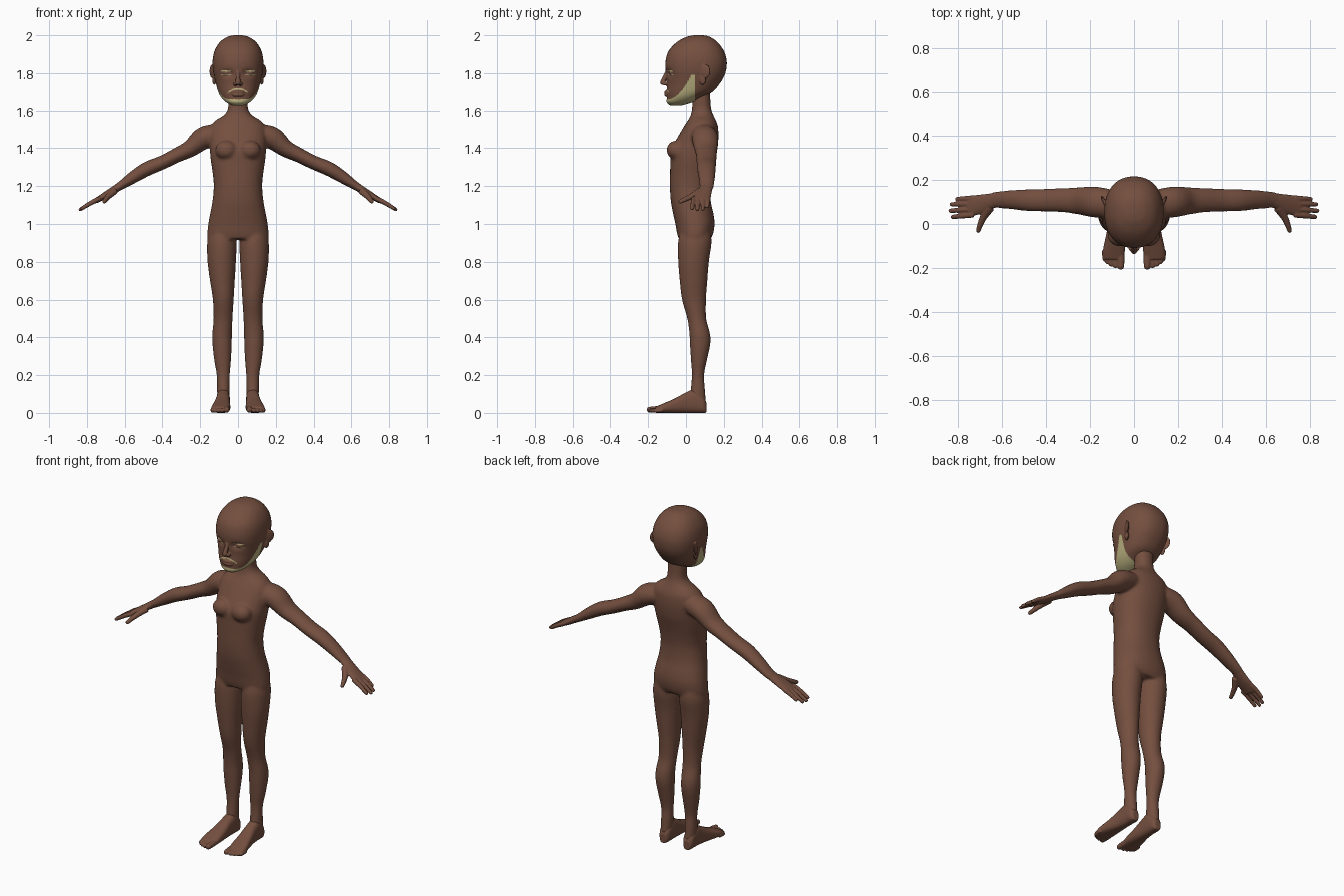
import bpy, bmesh, math
from mathutils import Vector, Matrix


def material(name, rgb):
    m = bpy.data.materials.new(name)
    m.diffuse_color = (*rgb, 1)
    return m


SKIN = material("brown skin", (0.175, 0.078, 0.050))
HAIR = material("pale khaki", (0.50, 0.45, 0.22))


def smooth_rows(rows, steps=5):
    """Catmull-Rom interpolation of rows of numbers."""
    out, n = [], len(rows)
    for i in range(n - 1):
        a, b, c, d = (rows[max(i - 1, 0)], rows[i], rows[i + 1], rows[min(i + 2, n - 1)])
        for k in range(steps):
            t = k / steps
            out.append([0.5 * (2 * q + (r - p) * t + (2 * p - 5 * q + 4 * r - s) * t * t
                               + (3 * q - p - 3 * r + s) * t ** 3)
                        for p, q, r, s in zip(a, b, c, d)])
    return out + [list(rows[-1])]


def oval(c, u, v, n=48, power=2.0):
    """Superellipse ring round c with half-axes u and v."""
    pts = []
    for i in range(n):
        a = 2 * math.pi * i / n
        ca, sa = math.cos(a), math.sin(a)
        pts.append(c + u * math.copysign(abs(ca) ** (2 / power), ca)
                   + v * math.copysign(abs(sa) ** (2 / power), sa))
    return pts


def loft(bm, rings):
    vs = [[bm.verts.new(p) for p in r] for r in rings]
    n = len(vs[0])
    for a, b in zip(vs, vs[1:]):
        for i in range(n):
            bm.faces.new((a[i], a[(i + 1) % n], b[(i + 1) % n], b[i]))
    bm.faces.new(vs[0][::-1])
    bm.faces.new(vs[-1])
    return [v for r in vs for v in r]


def stack(bm, rows, power=2.0):
    """Horizontal sections: z, x min, x max, y front, y back."""
    return loft(bm, [oval(Vector(((a + b) / 2, (f + k) / 2, z)), Vector(((b - a) / 2, 0, 0)),
                          Vector((0, (k - f) / 2, 0)), power=power)
                     for z, a, b, f, k in smooth_rows(rows)])


def limb(bm, rows, ref=(0, 1, 0)):
    """Sections along a path: x, y, z, thickness radius, radius along ref; rounded end."""
    rows = smooth_rows(rows)
    P = [Vector(r[:3]) for r in rows]
    rings = []
    for i, r in enumerate(rows):
        t = (P[min(i + 1, len(P) - 1)] - P[max(i - 1, 0)]).normalized()
        a = t.cross(Vector(ref)).normalized()
        b = a.cross(t)
        rings.append(oval(P[i], a * r[3], b * r[4], 24))
    for k in (0.5, 0.8, 0.95):
        s = math.sqrt(1 - k * k)
        rings.append(oval(P[-1] + t * k * r[3], a * r[3] * s, b * r[4] * s, 24))
    loft(bm, rings)


def ball(bm, c, size, rot=0.0):
    m = Matrix.Translation(c) @ Matrix.Rotation(rot, 4, 'Z') @ Matrix.Diagonal((*size, 1))
    bmesh.ops.create_icosphere(bm, subdivisions=4, radius=1, matrix=m)


def mirror_x(bm):
    d = bmesh.ops.duplicate(bm, geom=bm.verts[:] + bm.edges[:] + bm.faces[:])
    for g in d["geom"]:
        if isinstance(g, bmesh.types.BMVert):
            g.co.x *= -1


def finish(name, bm, voxel, iterations, rule=None):
    """Fuse the overlapping parts into one smooth skin and colour it."""
    bmesh.ops.recalc_face_normals(bm, faces=bm.faces[:])
    me = bpy.data.meshes.new(name)
    bm.to_mesh(me)
    bm.free()
    ob = bpy.data.objects.new(name, me)
    bpy.context.collection.objects.link(ob)
    r = ob.modifiers.new("fuse", 'REMESH')
    r.mode, r.voxel_size = 'VOXEL', voxel
    s = ob.modifiers.new("soften", 'SMOOTH')
    s.factor, s.iterations = 0.5, iterations
    dg = bpy.context.evaluated_depsgraph_get()
    new = bpy.data.meshes.new_from_object(ob.evaluated_get(dg))
    ob.modifiers.clear()
    ob.data = new
    new.materials.clear()
    new.materials.append(SKIN)
    if rule:
        new.materials.append(HAIR)
    for p in new.polygons:
        p.use_smooth = True
        p.material_index = 1 if rule and rule(*p.center) else 0


# Body: arms, legs and chest are mirrored, then the trunk and neck are added
bm = bmesh.new()
limb(bm, [(.10, .09, 1.475, .055, .065), (.18, .10, 1.455, .06, .07), (.25, .105, 1.40, .046, .062),
          (.32, .108, 1.365, .039, .055), (.40, .108, 1.325, .037, .052), (.48, .108, 1.292, .038, .050),
          (.55, .11, 1.25, .033, .044), (.62, .11, 1.203, .023, .038), (.645, .107, 1.188, .021, .034)])
stack(bm, [(.96, .02, .15, -.03, .13), (.90, .008, .163, -.042, .135), (.80, .011, .161, -.041, .121),
           (.70, .017, .148, -.033, .113), (.60, .023, .133, -.021, .106), (.50, .029, .129, .007, .107),
           (.42, .032, .136, .018, .127), (.36, .033, .135, .021, .128), (.28, .037, .126, .026, .111),
           (.20, .043, .113, .031, .096), (.12, .045, .111, .024, .101), (.06, .047, .109, .015, .106)])
ball(bm, (.062, -.052, 1.39), (.058, .05, .05))
mirror_x(bm)
trunk = [(1.76, .048, .04, .13), (1.68, .052, .035, .128), (1.61, .053, .032, .133), (1.575, .075, .025, .145),
         (1.55, .115, .012, .157), (1.52, .142, -.008, .168), (1.47, .152, -.037, .172),
         (1.42, .150, -.065, .169), (1.38, .148, -.082, .163), (1.33, .143, -.083, .150),
         (1.27, .134, -.084, .136), (1.20, .128, -.085, .127), (1.12, .135, -.08, .131),
         (1.05, .148, -.067, .146), (1.0, .157, -.056, .151), (.95, .162, -.047, .144), (.92, .160, -.038, .13)]
stack(bm, [(z, -w, w, f, k) for z, w, f, k in trunk], 2.2)
finish("body", bm, .008, 6)

# Hands: palm, four fingers and a thumb
bm = bmesh.new()
limb(bm, [(.62, .11, 1.203, .021, .034), (.66, .102, 1.178, .020, .036), (.70, .09, 1.153, .018, .044),
          (.75, .08, 1.124, .014, .047)])
for y0, y1, x1 in ((.117, .113, .805), (.093, .089, .83), (.067, .060, .835), (.042, .032, .825)):
    zt = 1.12 - (x1 - .755) * .55
    limb(bm, [(.73, y0, 1.135, .013, .013), ((x1 + .73) / 2, (y0 + y1) / 2, (zt + 1.142) / 2, .012, .012),
              (x1, y1, zt, .0095, .0095)])
limb(bm, [(.655, .075, 1.175, .018, .022), (.685, .03, 1.147, .015, .016), (.70, -.005, 1.13, .013, .013),
          (.708, -.03, 1.118, .0105, .0105)], (1, 0, 0))
mirror_x(bm)
finish("hands", bm, .004, 3)

# Feet: heel to ball, then five toes
bm = bmesh.new()
foot = [(.108, .078, .018, .055), (.09, .078, .031, .09), (.05, .078, .035, .125), (0, .08, .037, .108),
        (-.06, .085, .044, .076), (-.12, .091, .050, .05), (-.16, .094, .045, .033)]
loft(bm, [oval(Vector((x, y, h / 2)), Vector((w, 0, 0)), Vector((0, 0, h / 2)), power=2.6)
          for y, x, w, h in smooth_rows(foot)])
for x, y, r in ((.060, -.193, .017), (.085, -.19, .0125), (.104, -.183, .012),
                (.121, -.173, .0115), (.134, -.16, .011)):
    limb(bm, [(x + .002, -.12, r + .004, r, r), (x, (y - .12) / 2, r + .002, r, r), (x, y, r, r * .9, r * .9)],
         (1, 0, 0))
mirror_x(bm)
finish("feet", bm, .004, 3)

# Head: ears, eyes and nostrils are mirrored, then skull, nose and lips are added
bm = bmesh.new()
ball(bm, (.135, .10, 1.81), (.008, .031, .038), -.45)
ball(bm, (.126, .088, 1.768), (.009, .018, .03), -.3)
ball(bm, (.058, -.068, 1.80), (.027, .023, .014))
ball(bm, (.014, -.110, 1.744), (.011, .014, .010))
mirror_x(bm)
skull = [(2.0, .02, .045, .09), (1.992, .055, .005, .125), (1.965, .095, -.047, .165), (1.92, .123, -.09, .199),
         (1.87, .134, -.107, .215), (1.82, .133, -.108, .213), (1.78, .126, -.102, .20), (1.74, .116, -.10, .175),
         (1.70, .104, -.103, .14), (1.67, .088, -.101, .085), (1.645, .063, -.102, .035), (1.628, .03, -.085, -.02)]
for v in stack(bm, [(z, -w, w, f, k) for z, w, f, k in skull], 2.25):
    if v.co.y < 0:  # eye sockets
        v.co.y += .016 * math.exp(-((abs(v.co.x) - .056) / .028) ** 2 - ((v.co.z - 1.80) / .018) ** 2)
limb(bm, [(0, -.094, 1.82, .010, .010), (0, -.109, 1.785, .011, .011), (0, -.124, 1.75, .013, .014)], (1, 0, 0))
for z, r in ((1.700, .0075), (1.685, .0085)):
    limb(bm, [(-.038, -.088, 1.692, .004, .004), (-.02, -.102, z, r, r), (0, -.107, z, r, r),
              (.02, -.102, z, r, r), (.038, -.088, 1.692, .004, .004)])


def facial_hair(x, y, z):
    """Jaw beard, thin moustache and lash lines."""
    ax = abs(x)
    beard = y < .048 and z < min(1.79, 1.66 + 8 * (y + .1) ** 2)
    moustache = y < -.06 and ax < .055 and abs(z - 1.717 + 7 * x * x) < .004
    lashes = y < -.05 and .036 < ax < .09 and min(abs(z - 1.812), abs(z - 1.792)) < .0028
    return beard or moustache or lashes


finish("head", bm, .0035, 4, facial_hair)
